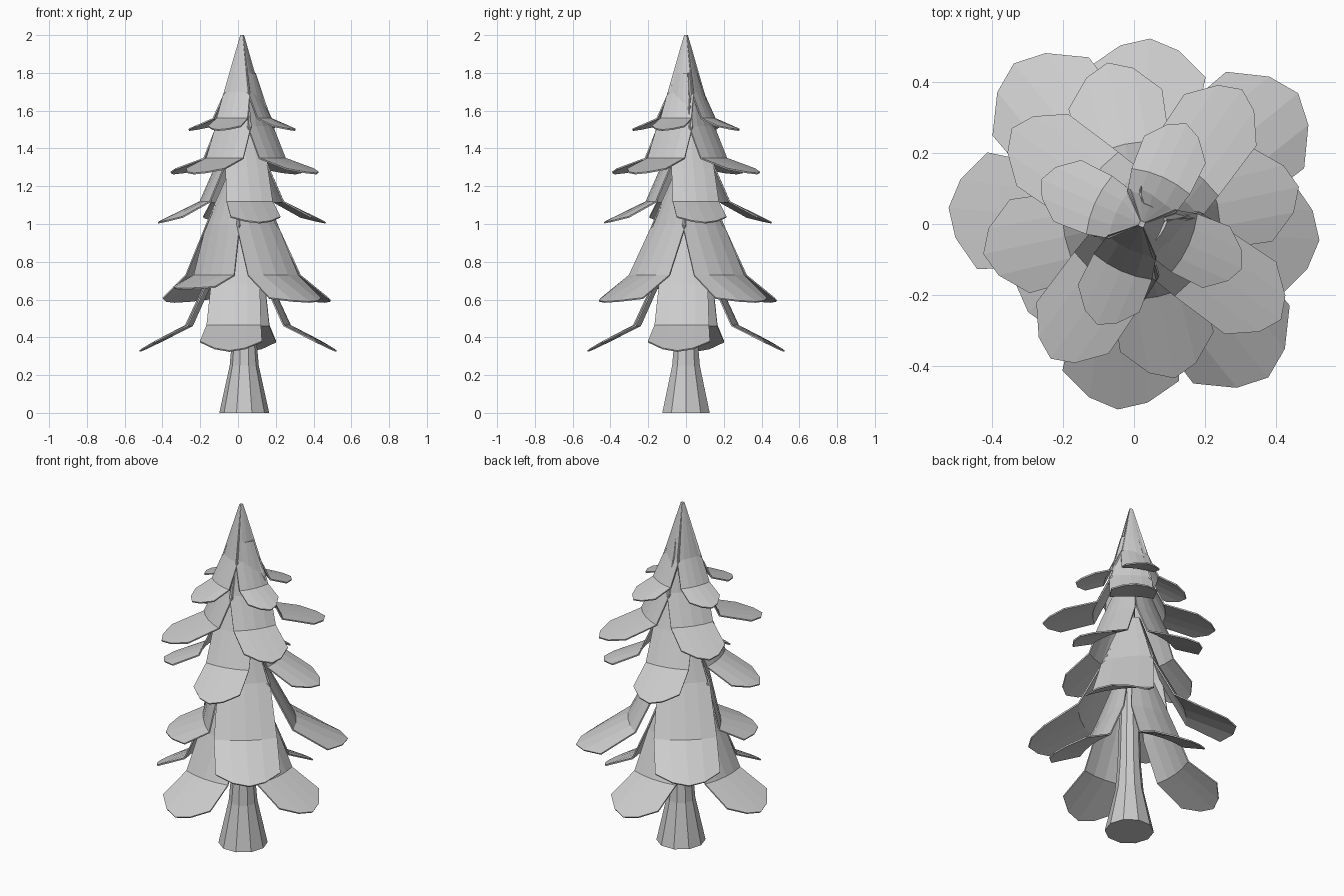
import bpy, bmesh, math

if "Cube" in bpy.data.objects:
    bpy.data.objects.remove(bpy.data.objects["Cube"])

COLS = (-1, -0.5, 0, 0.5, 1)


def finish(name, bm):
    bmesh.ops.recalc_face_normals(bm, faces=bm.faces)
    mesh = bpy.data.meshes.new(name)
    bm.to_mesh(mesh)
    bm.free()
    obj = bpy.data.objects.new(name, mesh)
    bpy.context.collection.objects.link(obj)
    return obj


def trunk(rings, sides=10):
    bm = bmesh.new()
    loops = []
    for z, r in rings:
        loops.append([bm.verts.new((0.033 + r * math.cos(2 * math.pi * i / sides),
                                    r * math.sin(2 * math.pi * i / sides), z))
                      for i in range(sides)])
    for a, b in zip(loops, loops[1:]):
        for i in range(sides):
            j = (i + 1) % sides
            bm.faces.new((a[i], a[j], b[j], b[i]))
    bm.faces.new(loops[0][::-1])
    bm.faces.new(loops[-1])
    return finish("trunk", bm)


def bough(bm, centre, angle, rows, tip, length=1.0):
    """Folded plank: rows of (z, radius, half width), then a rounded drooping tip."""
    ca, sa = math.cos(angle), math.sin(angle)
    zt, r_tip, z_side, r_side, hw_tip = tip
    z0 = rows[-1][0]
    grid = []

    def put(r, w, z):
        return bm.verts.new((centre[0] + ca * r - sa * w, centre[1] + sa * r + ca * w, z))

    for z, r, hw in rows:
        grid.append([put((r - 0.15 * hw * u * u) * (1 if r < 0.2 else length),
                         u * hw, z) for u in COLS])
    end = []
    for u in COLS:
        f = (1, 0.72, 0)[int(abs(u) * 2)]
        r = (r_side + (r_tip - r_side) * f) * length
        z = z_side + (zt - z_side) * f
        z = z0 + (z - z0) * (1 if length == 1 else 0.5)
        end.append(put(r, u * hw_tip, z))
    grid.append(end)
    for a, b in zip(grid, grid[1:]):
        for i in range(4):
            bm.faces.new((a[i], a[i + 1], b[i + 1], b[i]))


# name, centre, angle, rows (z, radius, half width), tip (z, radius, side z, side radius, half width)
TIERS = [
    ("bottom_boughs", (0.0, 0.0), -5,
     [(1.0, 0.07, 0.05), (0.68, 0.18, 0.13), (0.465, 0.28, 0.145)], (0.33, 0.525, 0.38, 0.43, 0.165)),
    ("lower_boughs", (0.02, 0.01), 39,
     [(1.3, 0.05, 0.04), (1.0, 0.15, 0.14), (0.73, 0.29, 0.17)], (0.59, 0.57, 0.61, 0.45, 0.175)),
    ("middle_boughs", (0.02, 0.01), 12,
     [(1.52, 0.06, 0.06), (1.3, 0.14, 0.115), (1.12, 0.22, 0.125)], (1.01, 0.455, 1.04, 0.35, 0.135)),
    ("upper_boughs", (0.035, 0.0), 54.6,
     [(1.8, 0.05, 0.04), (1.52, 0.12, 0.115), (1.35, 0.20, 0.12)], (1.27, 0.466, 1.295, 0.36, 0.125)),
    ("top_boughs", (0.022, 0.0), 66,
     [(2.0, 0.008, 0.008), (1.7, 0.08, 0.075), (1.56, 0.145, 0.09)], (1.5, 0.31, 1.52, 0.23, 0.095)),
]

# Trunk
trunk([(0, 0.132), (0.25, 0.077), (0.4, 0.064), (1.0, 0.045), (1.6, 0.02)])

# Five tiers of four drooping boughs; one lower bough is stunted
for name, centre, start, rows, tip in TIERS:
    bm = bmesh.new()
    for k in range(4):
        short = 0.72 if name == "lower_boughs" and k == 2 else 1.0
        bough(bm, centre, math.radians(start + 90 * k), rows, tip, short)
    obj = finish(name, bm)
    mod = obj.modifiers.new("thickness", 'SOLIDIFY')
    mod.thickness = 0.008
    mod.offset = -1
